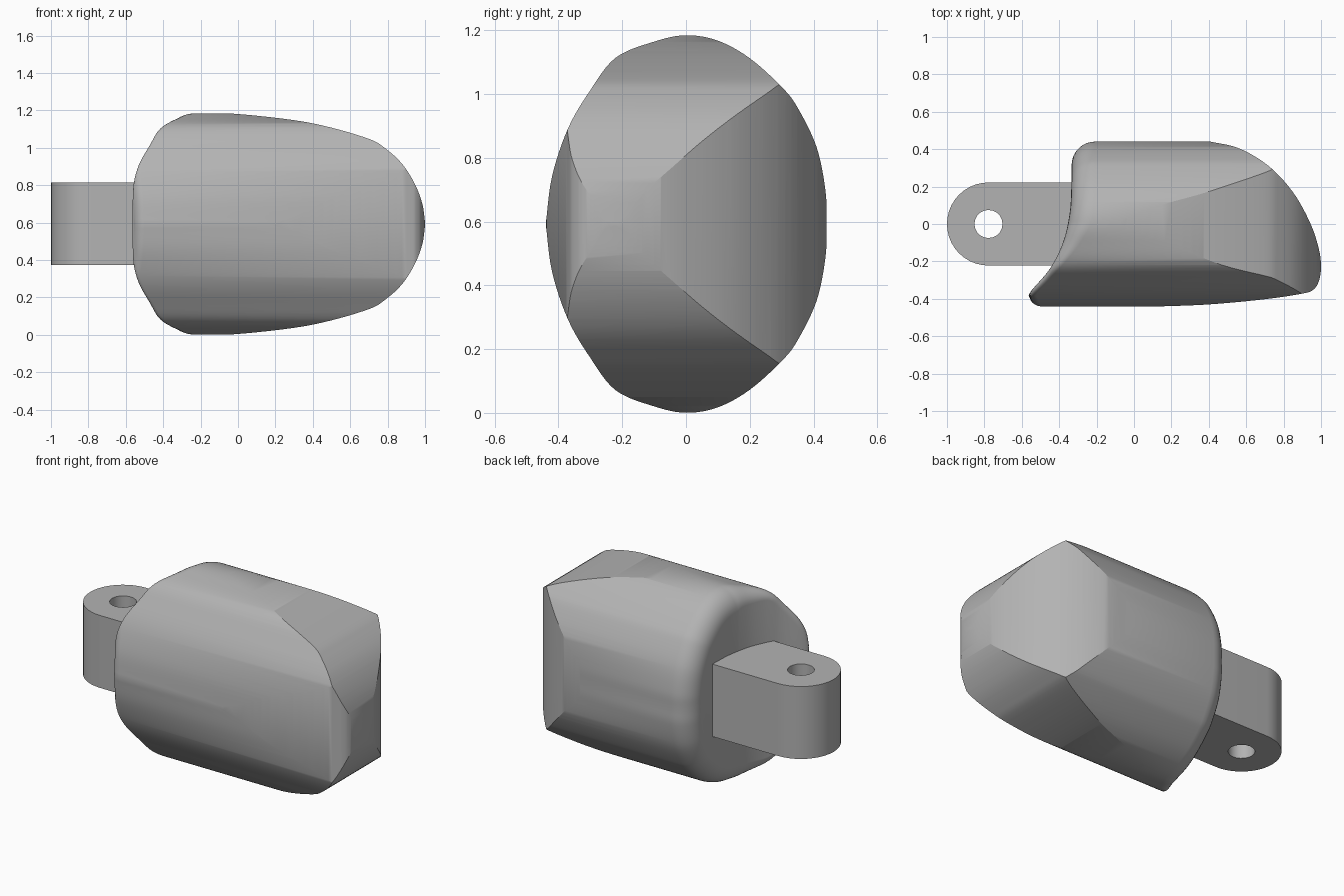
import bpy, bmesh, math
from mathutils import Vector

if "Cube" in bpy.data.objects:
    bpy.data.objects.remove(bpy.data.objects["Cube"])

MID = 0.5925  # height of the mirror plane

grey = bpy.data.materials.new("light grey")
grey.diffuse_color = (0.45, 0.45, 0.45, 1)
grey.use_nodes = True
grey.node_tree.nodes["Principled BSDF"].inputs["Base Color"].default_value = grey.diffuse_color


def spline(pts, n=6):
    """Smooth open curve through 2D points (Catmull-Rom)."""
    p = [Vector(q) for q in pts]
    p = [2 * p[0] - p[1]] + p + [2 * p[-1] - p[-2]]
    out = []
    for i in range(1, len(p) - 2):
        a, b, c, d = p[i - 1:i + 3]
        for k in range(n):
            t = k / n
            out.append(0.5 * (2 * b + (c - a) * t + (2 * a - 5 * b + 4 * c - d) * t * t
                              + (3 * b - a - 3 * c + d) * t ** 3))
    return out + [p[-2]]


def interp(table, v):
    """Linear lookup in a list of ascending pairs."""
    if v <= table[0][0]:
        return table[0][1]
    for (a, fa), (b, fb) in zip(table, table[1:]):
        if v <= b:
            return fa + (fb - fa) * (v - a) / max(b - a, 1e-9)
    return table[-1][1]


def make(name, bm):
    bmesh.ops.recalc_face_normals(bm, faces=bm.faces[:])
    me = bpy.data.meshes.new(name)
    bm.to_mesh(me)
    bm.free()
    me.materials.append(grey)
    ob = bpy.data.objects.new(name, me)
    bpy.context.collection.objects.link(ob)
    return ob


def extrude(name, pts, place, lo, hi):
    """Prism from a 2D outline; place(u, v, w) gives the 3D position."""
    bm = bmesh.new()
    a, b = [[bm.verts.new(place(u, v, w)) for u, v in pts] for w in (lo, hi)]
    bm.faces.new(a)
    bm.faces.new(b)
    n = len(pts)
    for i in range(n):
        j = (i + 1) % n
        bm.faces.new((a[i], a[j], b[j], b[i]))
    return make(name, bm)


def boolean(ob, cutter, op):
    m = ob.modifiers.new("cut", 'BOOLEAN')
    m.object, m.operation, m.solver = cutter, op, 'EXACT'
    bpy.context.view_layer.objects.active = ob
    bpy.ops.object.modifier_apply(modifier=m.name)
    bpy.data.objects.remove(cutter)


def smooth(ob, deg):
    bpy.ops.object.select_all(action='DESELECT')
    ob.select_set(True)
    bpy.context.view_layer.objects.active = ob
    bpy.ops.object.shade_smooth_by_angle(angle=math.radians(deg))


# Body: oval section swept along x, starting at a concave, filleted back
half = spline([(0.44, 0), (0.438, 0.1), (0.41, 0.24), (0.35, 0.365), (0.3, 0.43), (0.2, 0.52),
               (0.1, 0.575), (0, 0.592), (-0.1, 0.572), (-0.22, 0.522), (-0.3, 0.42),
               (-0.37, 0.3), (-0.42, 0.15), (-0.44, 0)])
outline = half + [Vector((p.x, -p.y)) for p in half[-2:0:-1]]
N, H = len(outline), len(half)
normals = []
for i in range(N):
    t = outline[(i + 1) % N] - outline[i - 1]
    normals.append(Vector((t.y, -t.x)).normalized())
back = [(q.x, q.y) for q in spline([(-0.44, -0.54), (-0.40, -0.555), (-0.365, -0.555),
        (-0.24, -0.45), (-0.1, -0.38), (0.05, -0.345), (0.2, -0.335), (0.44, -0.333)])]
radius = [(-0.44, 0.04), (-0.25, 0.045), (0.0, 0.125), (0.44, 0.125)]

bm = bmesh.new()
rings = []
STEPS = 8
for k in range(STEPS + 2):
    ring = []
    a = min(k / STEPS, 1) * math.pi / 2
    for p, nrm in zip(outline, normals):
        r = interp(radius, p.x)
        q = p - nrm * r * (1 - math.sin(a))
        x = interp(back, q.x) + r * (1 - math.cos(a)) if k <= STEPS else 1.3
        ring.append(bm.verts.new((x, q.x, MID + q.y)))
    rings.append(ring)
for a, b in zip(rings, rings[1:]):
    for i in range(N):
        j = (i + 1) % N
        bm.faces.new((a[i], a[j], b[j], b[i]))
bm.faces.new(rings[-1])
first = rings[0]
for i in range(H - 1):  # back wall in strips from upper to lower edge
    vs = [first[i], first[i + 1], first[(N - i - 1) % N], first[(N - i) % N]]
    bm.faces.new(list(dict.fromkeys(vs)))
body = make("fingertip_body", bm)

# Trim to the plan outline: rounded nose, nearly flat front
plan = spline([(0.4, 0.442), (0.56, 0.405), (0.72, 0.31), (0.85, 0.17), (0.94, 0.01),
               (0.985, -0.12), (1.0, -0.22), (0.99, -0.3), (0.96, -0.35), (0.9, -0.372),
               (0.7, -0.402), (0.4, -0.43), (0.1, -0.442)])
plan = [(-0.9, 0.46), (0.2, 0.46)] + [tuple(p) for p in plan] + [(-0.1, -0.46), (-0.9, -0.46)]
boolean(body, extrude("plan_cutter", plan, lambda u, v, w: (u, v, w), -0.3, 1.5), 'INTERSECT')

# Trim to the tapered front outline
taper = spline([(-0.2, 0.594), (0, 0.588), (0.3, 0.555), (0.5, 0.515), (0.7, 0.455), (0.78, 0.41),
                (0.87, 0.33), (0.94, 0.225), (0.985, 0.11), (1.001, 0)])
upper = [(-0.9, 0.62), (-0.3, 0.61)] + [tuple(p) for p in taper]
front = upper + [(u, -v) for u, v in upper[-2::-1]]
boolean(body, extrude("taper_cutter", front, lambda u, v, w: (u, w, MID + v), -0.8, 0.8), 'INTERSECT')
smooth(body, 25)

# Hinge lug: round-ended block with a pin hole
R, CX = 0.222, -0.778
arc = [(CX + R * math.cos(math.radians(t)), R * math.sin(math.radians(t))) for t in range(90, 271, 9)]
lug = extrude("hinge_lug", arc + [(-0.25, -R), (-0.25, R)], lambda u, v, w: (u, v, w), 0.372, 0.815)
pin = [(CX + 0.075 * math.cos(i * math.pi / 10), 0.075 * math.sin(i * math.pi / 10)) for i in range(20)]
boolean(lug, extrude("pin_cutter", pin, lambda u, v, w: (u, v, w), 0.2, 1.0), 'DIFFERENCE')
smooth(lug, 30)
